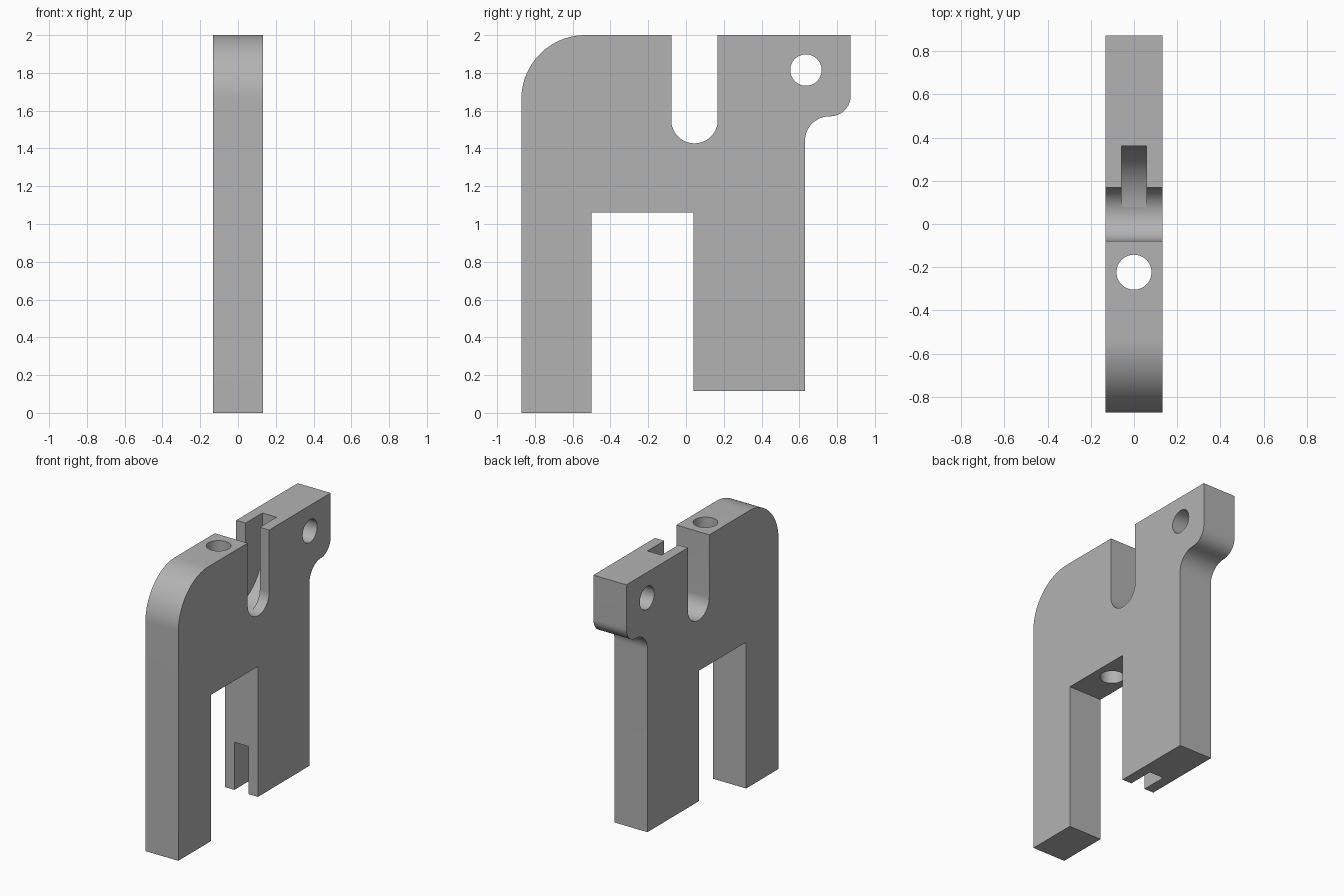
import bpy
import bmesh
from math import cos, sin, radians

HALF = 0.132        # half thickness of the plate
SLOT = 0.057        # half width of the narrow slots

if "Cube" in bpy.data.objects:
    bpy.data.objects.remove(bpy.data.objects["Cube"])

metal = bpy.data.materials.new("grey metal")
metal.use_nodes = True
GREY = (0.45, 0.45, 0.45, 1)
metal.diffuse_color = GREY
metal.node_tree.nodes["Principled BSDF"].inputs["Base Color"].default_value = GREY


def arc(cy, cz, r, start, end, steps=20):
    """Points (y, z) on an arc, angles in degrees."""
    angles = [radians(start + (end - start) * i / steps) for i in range(steps + 1)]
    return [(cy + r * cos(a), cz + r * sin(a)) for a in angles]


def prism(name, profile, half):
    """Extrude a side profile (y, z) across x."""
    bm = bmesh.new()
    face = bm.faces.new([bm.verts.new((-half, y, z)) for y, z in profile])
    out = bmesh.ops.extrude_face_region(bm, geom=[face])["geom"]
    moved = [v for v in out if isinstance(v, bmesh.types.BMVert)]
    bmesh.ops.translate(bm, verts=moved, vec=(2 * half, 0, 0))
    bmesh.ops.recalc_face_normals(bm, faces=bm.faces)
    mesh = bpy.data.meshes.new(name)
    bm.to_mesh(mesh)
    bm.free()
    obj = bpy.data.objects.new(name, mesh)
    bpy.context.collection.objects.link(obj)
    mesh.materials.append(metal)
    return obj


def drill(name, radius, depth, location, rotation=(0, 0, 0)):
    bpy.ops.mesh.primitive_cylinder_add(vertices=64, radius=radius, depth=depth,
                                        location=location, rotation=rotation)
    obj = bpy.context.object
    obj.name = name
    obj.data.materials.append(metal)
    return obj


# Plate outline: two legs, clevis notch, rounded shoulder and hooked nose
outline = [(-0.872, 0), (-0.5, 0), (-0.5, 1.06), (0.04, 1.06), (0.04, 0.115), (0.63, 0.115)]
outline += arc(0.76, 1.44, 0.13, 180, 90)           # concave fillet under nose
outline += arc(0.762, 1.68, 0.11, -88, 0)           # rounded nose corner
outline += [(0.872, 2), (0.168, 2)]
outline += arc(0.045, 1.55, 0.123, 0, -180, 32)     # round-bottomed notch
outline += [(-0.078, 2)]
outline += arc(-0.532, 1.66, 0.34, 90, 180, 32)     # shoulder
plate = prism("plate", outline, HALF)

# Cutters: curved upper slot, square lower slot, cross hole and vertical hole
upper = arc(0.045, 1.742, 0.315, -84, 0, 32)
upper += [(0.36, 2.1), (upper[0][0], 2.1)]
lower = [(-0.1, 0), (0.23, 0), (0.23, 0.46), (-0.1, 0.46)]
cutters = [
    prism("upper_slot_cutter", upper, SLOT),
    prism("lower_slot_cutter", lower, SLOT),
    drill("cross_hole_cutter", 0.083, 1, (0, 0.635, 1.815), (0, radians(90), 0)),
    drill("vertical_hole_cutter", 0.081, 1.6, (0, -0.223, 1.6)),
]
bpy.ops.object.select_all(action="DESELECT")
plate.select_set(True)
bpy.context.view_layer.objects.active = plate
for cutter in cutters:
    mod = plate.modifiers.new(cutter.name, "BOOLEAN")
    mod.operation = "DIFFERENCE"
    mod.solver = "EXACT"
    mod.object = cutter
    bpy.ops.object.modifier_apply(modifier=mod.name)
    bpy.data.objects.remove(cutter)

bpy.ops.object.shade_smooth_by_angle(angle=radians(30))
